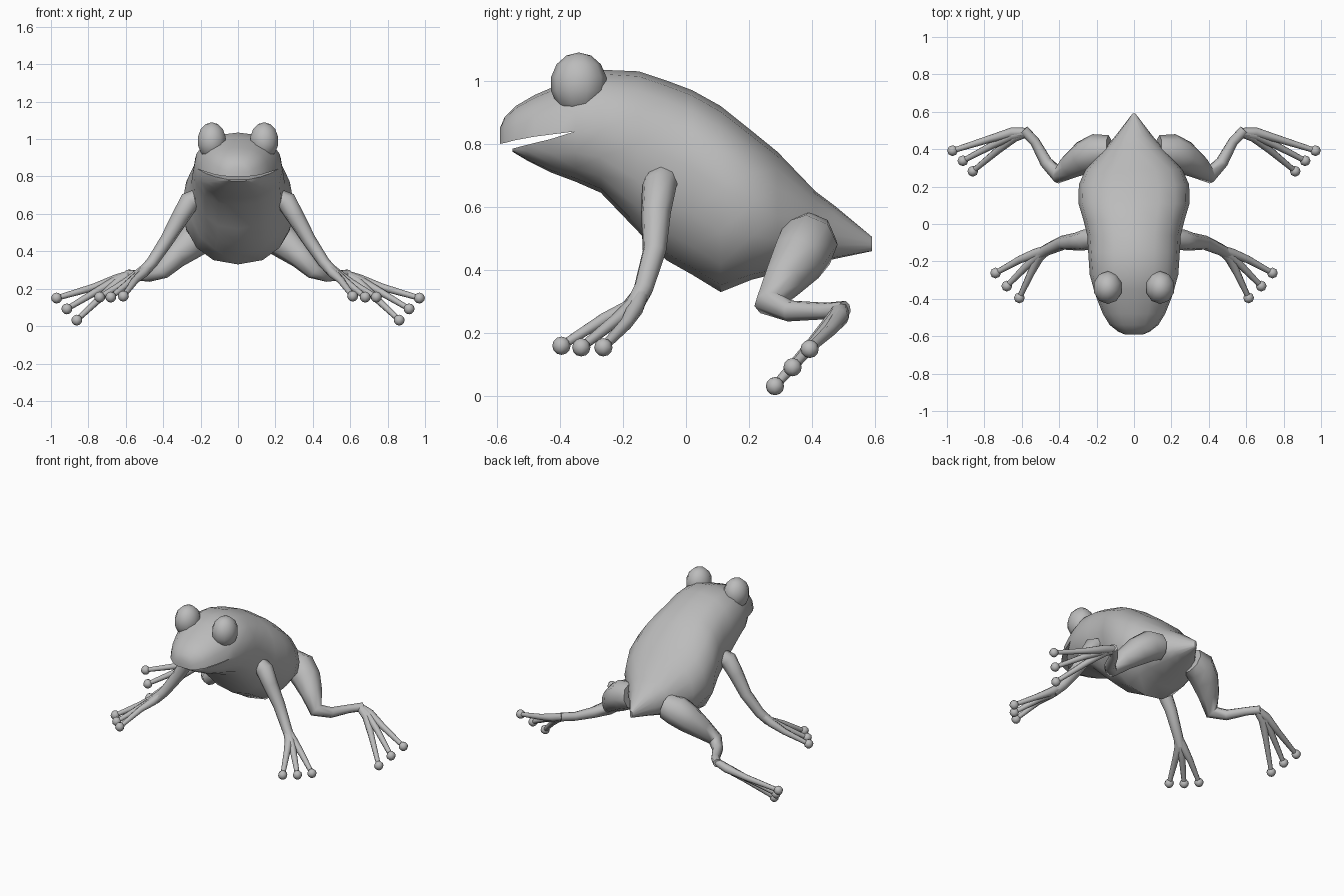
import bpy
import bmesh
from math import cos, sin, pi, radians
from mathutils import Vector, Matrix

cube = bpy.data.objects.get("Cube")
if cube:
    bpy.data.objects.remove(cube, do_unlink=True)

# One skin colour for everything
skin = bpy.data.materials.new("grey_skin")
skin.use_nodes = True
GREY = (0.5, 0.5, 0.5, 1)
skin.diffuse_color = GREY
skin.node_tree.nodes["Principled BSDF"].inputs["Base Color"].default_value = GREY


def finish(bm, name, angle=45):
    """Weld the mesh, orient it, shade it and link it as a named object."""
    bmesh.ops.remove_doubles(bm, verts=bm.verts, dist=0.0005)
    bmesh.ops.recalc_face_normals(bm, faces=bm.faces)
    mesh = bpy.data.meshes.new(name)
    bm.to_mesh(mesh)
    bm.free()
    mesh.materials.append(skin)
    obj = bpy.data.objects.new(name, mesh)
    bpy.context.collection.objects.link(obj)
    bpy.ops.object.select_all(action='DESELECT')
    obj.select_set(True)
    bpy.context.view_layer.objects.active = obj
    bpy.ops.object.shade_smooth_by_angle(angle=radians(angle))
    return obj


def loft(bm, rings, cap_start=True, cap_end=True):
    """Bridge closed rings of equal point count."""
    loops = [[bm.verts.new(p) for p in ring] for ring in rings]
    count = len(loops[0])
    for a, b in zip(loops, loops[1:]):
        for i in range(count):
            j = (i + 1) % count
            bm.faces.new((a[i], a[j], b[j], b[i]))
    if cap_start:
        bm.faces.new(loops[0])
    if cap_end:
        bm.faces.new(loops[-1])


def arc(y, mid, edge, width, steps=8):
    """Half of a rounded cross-section, from the +x side to the -x side."""
    points = []
    for i in range(steps + 1):
        c, s = cos(pi * i / steps), sin(pi * i / steps)
        x = 0 if i * 2 == steps else width * abs(c) ** 0.85 * (1 if c > 0 else -1)
        points.append(Vector((x, y, mid + (edge - mid) * abs(s) ** 0.9)))
    return points


def tube(bm, path, radii, sides=8):
    """Tapered limb along a path, with rings carried round the bends."""
    path = [Vector(p) for p in path]
    rings, previous, across = [], None, None
    for i, point in enumerate(path):
        ahead = path[min(i + 1, len(path) - 1)]
        behind = path[max(i - 1, 0)]
        tangent = (ahead - behind).normalized()
        if previous is None:
            across = tangent.orthogonal().normalized()
        else:
            across.rotate(previous.rotation_difference(tangent))
        up = tangent.cross(across)
        rings.append([point + radii[i] * (across * cos(2 * pi * k / sides)
                                          + up * sin(2 * pi * k / sides))
                      for k in range(sides)])
        previous = tangent
    loft(bm, rings)


def ball(bm, centre, size, segments=8, rings=6):
    matrix = Matrix.Translation(centre) @ Matrix.Diagonal((*size, 1))
    bmesh.ops.create_uvsphere(bm, u_segments=segments, v_segments=rings,
                              radius=1, matrix=matrix)


# Body sections: y, top, widest height, bottom, half width
TRUNK = [
    (-.35, 1.01, .84, .68, .215),
    (-.27, 1.035, .84, .645, .237),
    (-.15, 1.03, .80, .52, .245),
    (-.06, 1.0, .76, .43, .25),
    (.02, .97, .72, .385, .27),
    (.11, .92, .66, .33, .297),
    (.21, .84, .61, .37, .295),
    (.29, .775, .57, .39, .26),
    (.41, .65, .53, .42, .15),
    (.47, .605, .51, .435, .1),
    (.59, .505, .48, .46, .008),
]
# Jaw sections: y, outer edge, mouth line, half width
UPPER_JAW = [
    (-.59, .85, .80, .05),
    (-.575, .885, .803, .085),
    (-.54, .92, .812, .13),
    (-.48, .955, .823, .167),
    (-.41, .985, .832, .195),
]
LOWER_JAW = [
    (-.55, .775, .785, .06),
    (-.5, .745, .798, .12),
    (-.43, .71, .815, .17),
]

# Body and head in one welded skin, with an open mouth
bm = bmesh.new()
trunk_rings = []
for y, top, mid, bottom, width in TRUNK:
    lower = arc(y, mid, bottom, width)[1:-1]
    trunk_rings.append(arc(y, mid, top, width) + lower[::-1])
loft(bm, trunk_rings, cap_start=False)
y, top, mid, bottom, width = TRUNK[0]
for jaw, edge in ((UPPER_JAW, top), (LOWER_JAW, bottom)):
    sections = jaw + [(y, edge, mid, width)]
    loft(bm, [arc(a, m, e, w) for a, e, m, w in sections], cap_end=False)
finish(bm, "body")

# Limb paths, given for the left side
ARM = [(.2, -.07, .69), (.26, -.085, .665), (.31, -.095, .58),
       (.38, -.1, .46), (.46, -.135, .34), (.51, -.165, .285)]
ARM_RADII = [.05, .056, .048, .038, .032, .03]
FINGERS = [
    [(.46, -.135, .34), (.53, -.16, .28), (.61, -.19, .23), (.74, -.262, .155)],
    [(.46, -.135, .34), (.52, -.175, .28), (.58, -.23, .235), (.68, -.332, .155)],
    [(.46, -.135, .34), (.51, -.18, .28), (.55, -.26, .245), (.613, -.395, .16)],
]
LEG = [(.13, .39, .5), (.2, .385, .485), (.27, .355, .435), (.34, .31, .37),
       (.405, .262, .295), (.47, .33, .27), (.53, .44, .27), (.59, .503, .275)]
LEG_RADII = [.085, .098, .09, .068, .046, .034, .027, .028]
TOES = [
    [(.57, .49, .277), (.65, .49, .25), (.77, .455, .208), (.97, .392, .15)],
    [(.57, .49, .277), (.65, .475, .243), (.75, .425, .19), (.915, .338, .092)],
    [(.57, .49, .277), (.64, .465, .238), (.72, .4, .165), (.862, .282, .032)],
]
DIGIT_RADII = [.024, .027, .02, .014]
PAD = .029


def limb(name, side, path, radii, digits):
    bm = bmesh.new()
    flip = Matrix.Diagonal((side, 1, 1))
    tube(bm, [flip @ Vector(p) for p in path], radii)
    for digit in digits:
        points = [flip @ Vector(p) for p in digit]
        tube(bm, points, DIGIT_RADII)
        ball(bm, points[-1], (PAD, PAD, PAD))
    finish(bm, name, 60)


for label, side in (("left", 1), ("right", -1)):
    limb(label + "_front_leg", side, ARM, ARM_RADII, FINGERS)
    limb(label + "_hind_leg", side, LEG, LEG_RADII, TOES)
    # Bulging eye, sunk into the top of the head
    bm = bmesh.new()
    ball(bm, Vector((side * .14, -.34, .99)), (.08, .09, .1), 10, 7)
    finish(bm, label + "_eye", 60)
